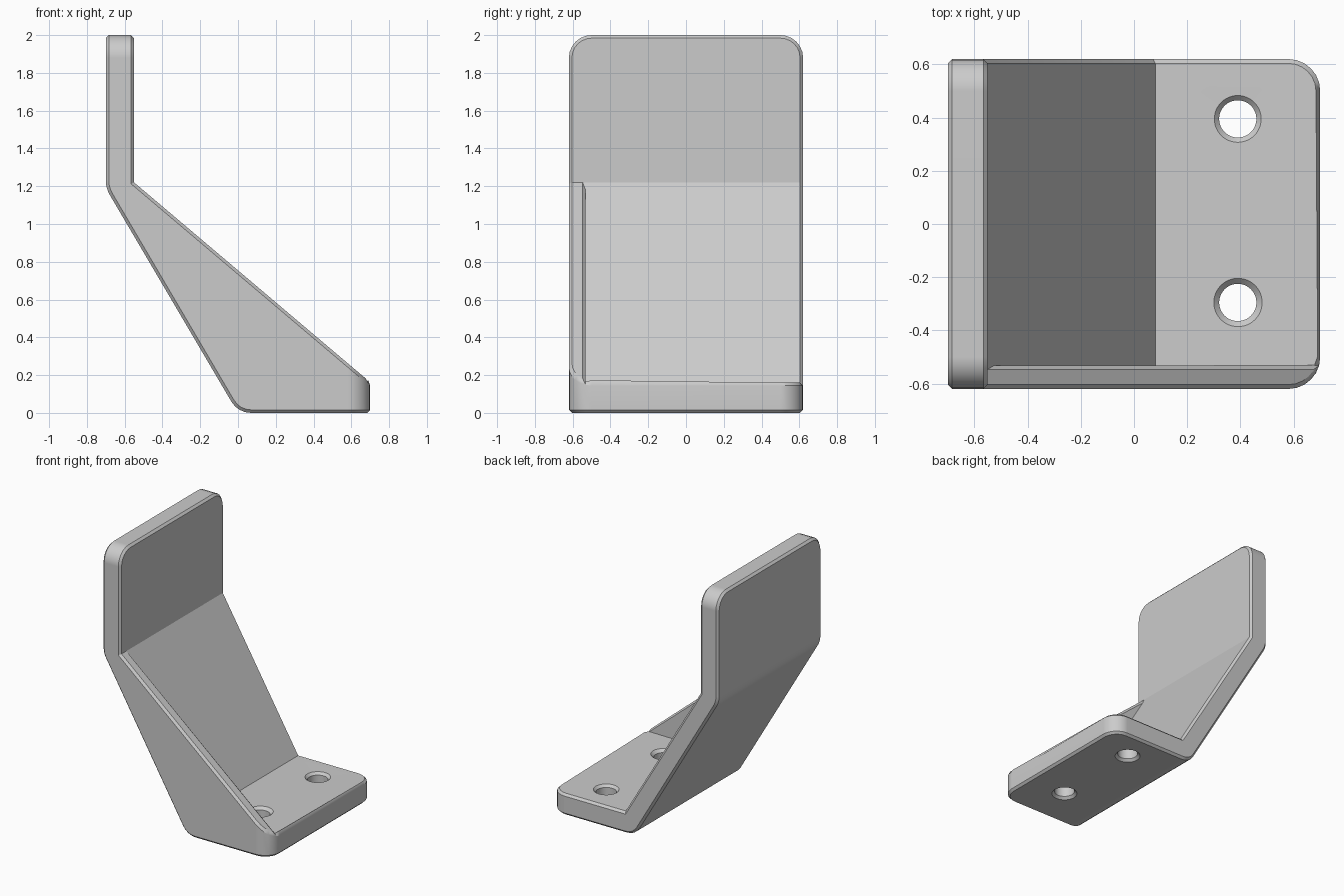
import bpy, bmesh, math
from mathutils import Vector

cube = bpy.data.objects.get("Cube")
if cube:
    bpy.data.objects.remove(cube, do_unlink=True)

HALF = 0.62      # half depth
CHAMFER = 0.016
ROUND = 0.12     # plate corner radius
THICK = 0.16     # base thickness
WALL = -0.531    # inner face of the side gusset


def fillet(corner, before, after, radius, steps=4):
    """Points of an arc that rounds a profile corner."""
    c, a, b = Vector(corner), Vector(before), Vector(after)
    u, v = (a - c).normalized(), (b - c).normalized()
    half = u.angle(v) / 2
    centre = c + (u + v).normalized() * (radius / math.sin(half))
    start = c + u * (radius / math.tan(half)) - centre
    end = c + v * (radius / math.tan(half)) - centre
    return [tuple(centre + start.slerp(end, i / steps) * radius / start.slerp(end, i / steps).length)
            for i in range(steps + 1)]


def prism(profile, y0, y1):
    """Extrude an x-z profile along y."""
    bm = bmesh.new()
    face = bm.faces.new([bm.verts.new((x, y0, z)) for x, z in profile])
    moved = bmesh.ops.extrude_face_region(bm, geom=[face])["geom"]
    bmesh.ops.translate(bm, vec=(0, y1 - y0, 0),
                        verts=[g for g in moved if isinstance(g, bmesh.types.BMVert)])
    bmesh.ops.recalc_face_normals(bm, faces=bm.faces)
    return bm


def to_object(bm, name):
    mesh = bpy.data.meshes.new(name)
    bm.to_mesh(mesh)
    bm.free()
    obj = bpy.data.objects.new(name, mesh)
    bpy.context.collection.objects.link(obj)
    return obj


def subtract(obj, cutter):
    """Cut a shape away and discard the cutter."""
    cutter.hide_render = True
    mod = obj.modifiers.new("cut", "BOOLEAN")
    mod.operation, mod.solver, mod.object = "DIFFERENCE", "EXACT", cutter
    bpy.context.view_layer.update()
    result = obj.evaluated_get(bpy.context.evaluated_depsgraph_get())
    mesh = bpy.data.meshes.new_from_object(result)
    obj.modifiers.clear()
    obj.data = mesh
    bpy.data.objects.remove(cutter, do_unlink=True)


# Bracket body with the gusset area still filled across the full depth
foot, heel, bend, top = (0.70, 0), (0, 0), (-0.70, 1.19), (-0.70, 2)
inner_bend, inner_heel = (-0.55, 1.22), (0.08, THICK)
profile = ([foot] + fillet(heel, foot, bend, 0.12) + fillet(bend, heel, top, 0.15)
           + [top, (-0.55, 2), inner_bend, (0.70, THICK + 0.002)])
bm = prism(profile, -HALF, HALF)


# Round the free corners of the upright and the base
def is_corner(edge):
    a, b = (v.co for v in edge.verts)
    on_side = abs(a.y - b.y) < 1e-4
    return on_side and (min(a.x, b.x) > 0.699 or min(a.z, b.z) > 1.999)


bmesh.ops.bevel(bm, geom=[e for e in bm.edges if is_corner(e)], offset=ROUND,
                segments=6, profile=0.5, affect="EDGES", clamp_overlap=False)
bracket = to_object(bm, "angled_bracket")

# Pocket that leaves one gusset on the front side
pocket = [inner_heel, (1.5, THICK), (1.5, 1.22), inner_bend]
subtract(bracket, to_object(prism(pocket, WALL, 1), "pocket_cutter"))

# Chamfer every sharp outer edge
bm = bmesh.new()
bm.from_mesh(bracket.data)
bmesh.ops.remove_doubles(bm, verts=bm.verts, dist=0.008)
bmesh.ops.dissolve_limit(bm, angle_limit=math.radians(1), verts=bm.verts, edges=bm.edges)
bmesh.ops.recalc_face_normals(bm, faces=bm.faces)
sharp = [e for e in bm.edges if e.is_manifold and e.calc_face_angle_signed() > 0.45]
bmesh.ops.bevel(bm, geom=sharp, offset=CHAMFER, segments=1, profile=0.5,
                affect="EDGES", clamp_overlap=False)
bmesh.ops.recalc_face_normals(bm, faces=bm.faces)
bm.to_mesh(bracket.data)
bm.free()


# Screw holes, chamfered at both ends
def hole_cutter(x, y, radius=0.07, flare=0.018, sides=48):
    bm = bmesh.new()
    rings = []
    for r, z in ((radius + 2 * flare, -flare), (radius, flare),
                 (radius, THICK - flare), (radius + 2 * flare, THICK + flare)):
        rings.append([bm.verts.new((x + r * math.cos(t), y + r * math.sin(t), z))
                      for t in (math.tau * i / sides for i in range(sides))])
    for low, high in zip(rings, rings[1:]):
        for i in range(sides):
            j = (i + 1) % sides
            bm.faces.new((low[i], low[j], high[j], high[i]))
    bm.faces.new(rings[0])
    bm.faces.new(rings[-1])
    bmesh.ops.recalc_face_normals(bm, faces=bm.faces)
    return to_object(bm, "hole_cutter")


for y in (0.395, -0.295):
    subtract(bracket, hole_cutter(0.39, y))

# Plain grey finish
grey = bpy.data.materials.new("plain_grey")
grey.use_nodes = True
colour = (0.6, 0.6, 0.6, 1)
grey.diffuse_color = colour
grey.node_tree.nodes["Principled BSDF"].inputs["Base Color"].default_value = colour
bracket.data.materials.clear()
bracket.data.materials.append(grey)
for face in bracket.data.polygons:
    face.material_index = 0

# Smooth rounds, flat plates
bpy.ops.object.select_all(action="DESELECT")
bracket.select_set(True)
bpy.context.view_layer.objects.active = bracket
bpy.ops.object.shade_smooth_by_angle(angle=math.radians(30))
weighted = bracket.modifiers.new("flat_plates", "WEIGHTED_NORMAL")
weighted.keep_sharp = True
